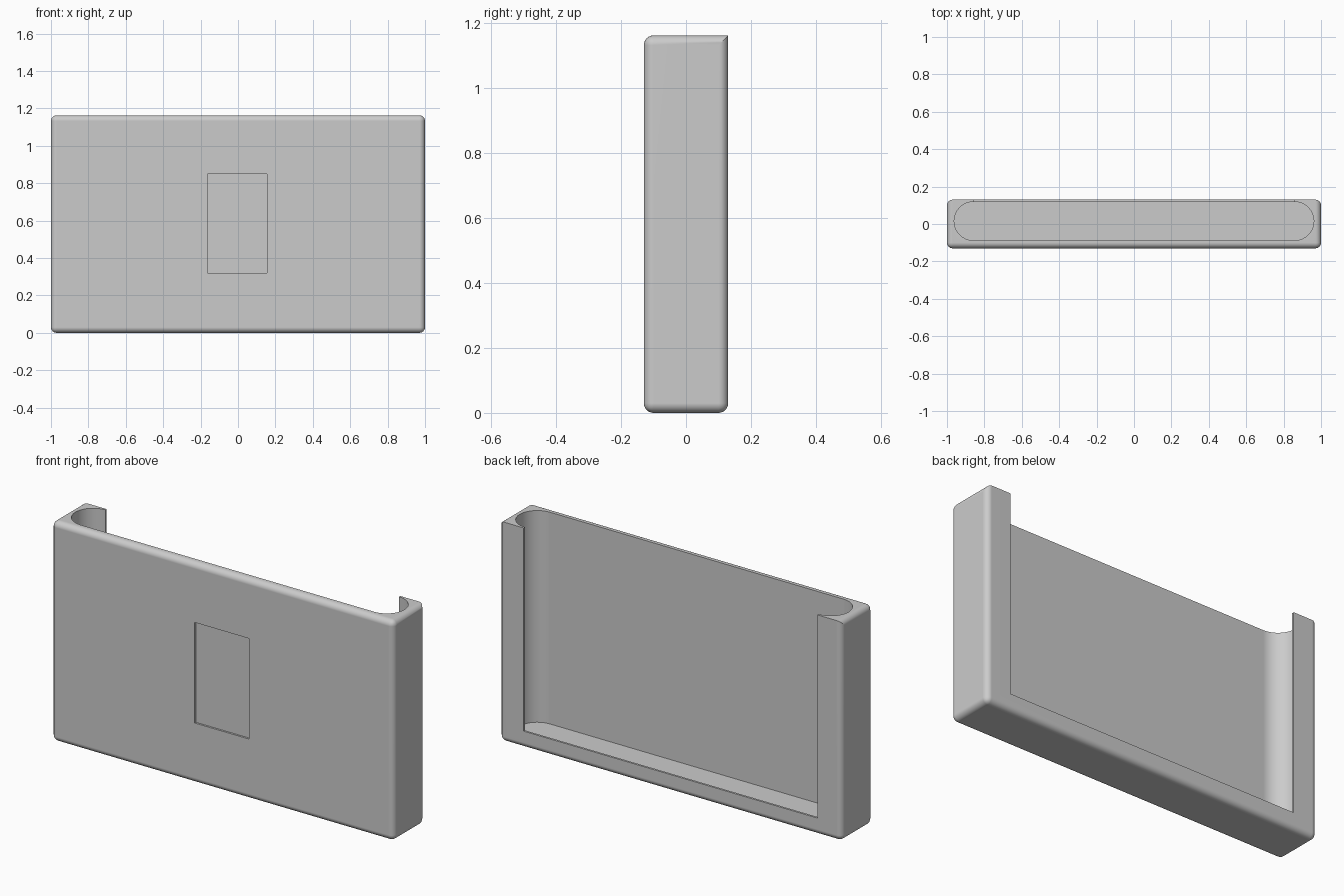
import bpy, bmesh
from math import pi, cos, sin

if "Cube" in bpy.data.objects:
    bpy.data.objects.remove(bpy.data.objects["Cube"])

W, D, H, R = 1.0, 0.13, 1.163, 0.03      # half width, half depth, height, edge radius


def finish(bm, name):
    bmesh.ops.recalc_face_normals(bm, faces=bm.faces)
    mesh = bpy.data.meshes.new(name)
    bm.to_mesh(mesh)
    bm.free()
    ob = bpy.data.objects.new(name, mesh)
    bpy.context.collection.objects.link(ob)
    return ob


def prism(name, outline, z0, z1):
    bm = bmesh.new()
    face = bm.faces.new([bm.verts.new((x, y, z0)) for x, y in outline])
    top = bmesh.ops.extrude_face_region(bm, geom=[face])["geom"]
    verts = [g for g in top if isinstance(g, bmesh.types.BMVert)]
    bmesh.ops.translate(bm, verts=verts, vec=(0, 0, z1 - z0))
    return finish(bm, name)


def rect(x0, x1, y0, y1):
    return [(x0, y0), (x1, y0), (x1, y1), (x0, y1)]


# Rounded body: every edge is rounded except the top back one
body = prism("holder_body", rect(-W, W, -D, D), 0, H)
bm = bmesh.new()
bm.from_mesh(body.data)
edges = [e for e in bm.edges
         if not all(v.co.y > 0 and v.co.z > H / 2 for v in e.verts)]
bmesh.ops.bevel(bm, geom=edges, offset=R, offset_type='OFFSET', segments=6,
                profile=0.5, affect='EDGES', clamp_overlap=True)
bm.to_mesh(body.data)
bm.free()

# Stadium-shaped pocket, open at the top
cx, cy, r, n = 0.858, 0.0155, 0.1035, 20
stadium = [(s * (cx + r * sin(pi * i / n)), cy - s * r * cos(pi * i / n))
           for s in (1, -1) for i in range(n + 1)]
cutters = [
    prism("pocket_cutter", stadium, 0.045, 1.4),
    # Wide opening in the back wall
    prism("back_opening_cutter", rect(-cx, cx, 0.05, 0.3), 0.09, 1.4),
    # Shallow rectangular recess in the front
    prism("front_recess_cutter", rect(-0.162, 0.156, -0.3, -D + 0.01), 0.319, 0.85),
]
for cutter in cutters:
    cutter.hide_render = True
    mod = body.modifiers.new(cutter.name, 'BOOLEAN')
    mod.operation, mod.solver, mod.object = 'DIFFERENCE', 'EXACT', cutter

# Apply the cuts, then shade smooth with flat faces kept flat
bpy.context.view_layer.objects.active = body
body.select_set(True)
for mod in list(body.modifiers):
    bpy.ops.object.modifier_apply(modifier=mod.name)
for cutter in cutters:
    bpy.data.objects.remove(cutter)
bpy.ops.object.shade_smooth_by_angle(angle=pi / 6)
weighted = body.modifiers.new("even_shading", 'WEIGHTED_NORMAL')
weighted.keep_sharp = True
